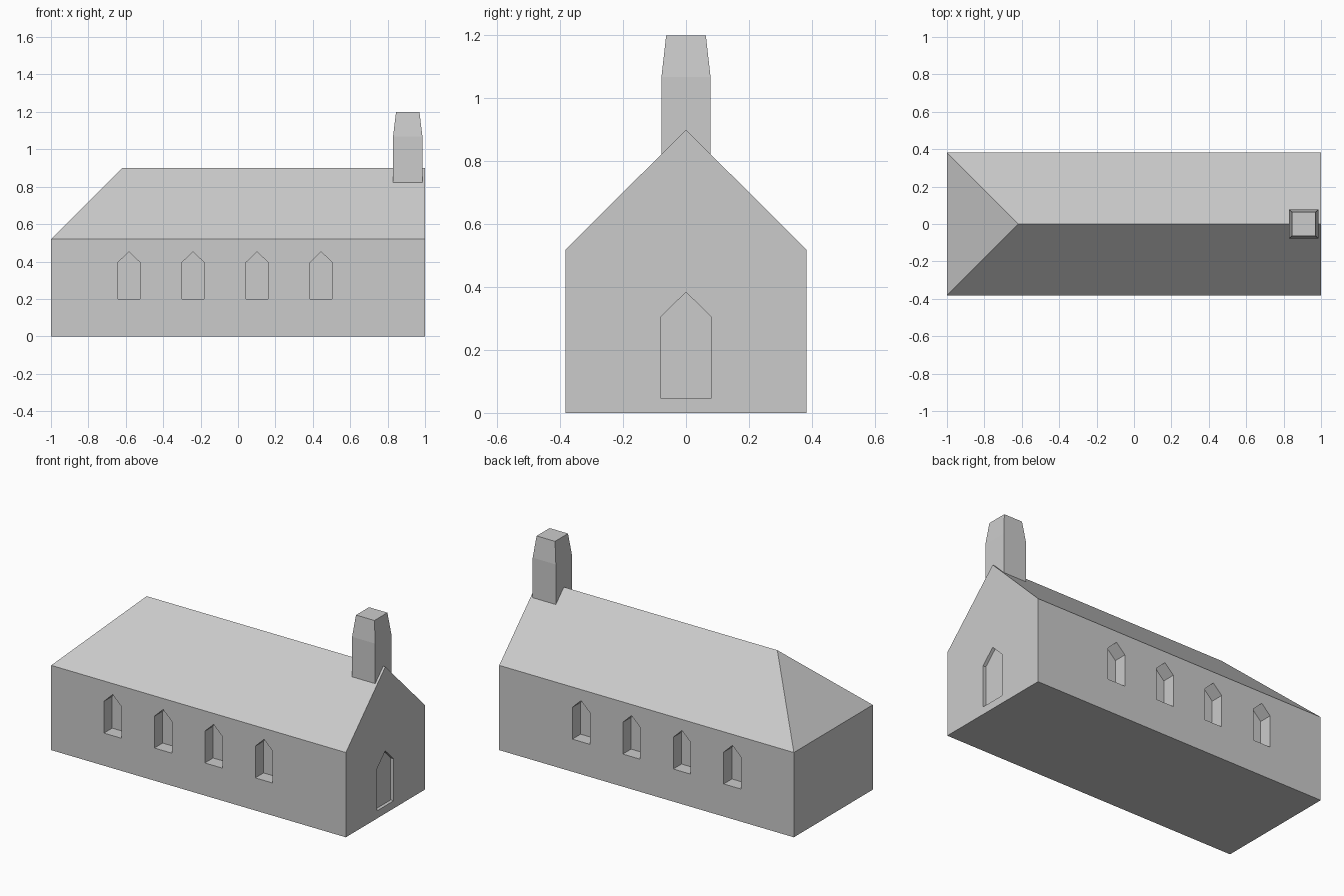
import bpy, bmesh
from mathutils import Vector

if "Cube" in bpy.data.objects:
    bpy.data.objects.remove(bpy.data.objects["Cube"])

stone = bpy.data.materials.new("grey_stone")
stone.diffuse_color = (0.6, 0.6, 0.6, 1)
stone.use_nodes = True
stone.node_tree.nodes["Principled BSDF"].inputs["Base Color"].default_value = stone.diffuse_color

HALF_W, EAVES, RIDGE, HIP_X = 0.3825, 0.52, 0.90, -0.62


def make(name, bm):
    bmesh.ops.recalc_face_normals(bm, faces=bm.faces[:])
    me = bpy.data.meshes.new(name)
    bm.to_mesh(me)
    bm.free()
    me.materials.append(stone)
    ob = bpy.data.objects.new(name, me)
    bpy.context.collection.objects.link(ob)
    return ob


def loft(name, rings):
    """Closed solid through rings with equal point counts."""
    bm = bmesh.new()
    vs = [[bm.verts.new(p) for p in r] for r in rings]
    for a, b in zip(vs, vs[1:]):
        for i in range(len(a)):
            j = (i + 1) % len(a)
            bm.faces.new((a[i], a[j], b[j], b[i]))
    bm.faces.new(vs[0])
    bm.faces.new(vs[-1])
    return make(name, bm)


def rect(x0, x1, hy, z):
    return [(x0, -hy, z), (x1, -hy, z), (x1, hy, z), (x0, hy, z)]


def opening_cutter(name, centre, across, inward, half, sill, shoulder, apex, depth):
    """Pointed niche shape, starting just outside the wall."""
    outline = [(-half, sill), (half, sill), (half, shoulder), (0, apex), (-half, shoulder)]
    c, a, n = Vector(centre), Vector(across), Vector(inward)
    rings = [[c + a * u + n * d + Vector((0, 0, z)) for u, z in outline]
             for d in (-0.05, depth)]
    return loft(name, rings)


# Church body: box walls, gable at +x, hipped roof at -x
bm = bmesh.new()
base = [bm.verts.new(p) for p in rect(-1, 1, HALF_W, 0)]
eave = [bm.verts.new(p) for p in rect(-1, 1, HALF_W, EAVES)]
hip = bm.verts.new((HIP_X, 0, RIDGE))
gable = bm.verts.new((1, 0, RIDGE))
for f in (base,
          (base[0], base[1], eave[1], eave[0]),
          (base[2], base[3], eave[3], eave[2]),
          (base[3], base[0], eave[0], eave[3]),
          (base[1], base[2], eave[2], gable, eave[1]),
          (eave[0], eave[1], gable, hip),
          (eave[2], eave[3], hip, gable),
          (eave[3], eave[0], hip)):
    bm.faces.new(f)
body = make("church_body", bm)

# Window niches on both long walls, shallow door niche in the gable
cutters = []
for side in (-1, 1):
    for i in range(4):
        cutters.append(opening_cutter(
            "window_cutter", (-0.583 + 0.3425 * i, side * HALF_W, 0),
            (1, 0, 0), (0, -side, 0), 0.059, 0.20, 0.395, 0.452, 0.08))
cutters.append(opening_cutter("door_cutter", (1, 0, 0), (0, 1, 0), (-1, 0, 0),
                              0.081, 0.047, 0.304, 0.384, 0.02))
for c in cutters:
    c.hide_render = True
    mod = body.modifiers.new("niche", 'BOOLEAN')
    mod.operation, mod.solver, mod.object = 'DIFFERENCE', 'EXACT', c

# Bake the cuts and drop the cutters
bpy.context.view_layer.update()
baked = bpy.data.meshes.new_from_object(
    body.evaluated_get(bpy.context.evaluated_depsgraph_get()))
body.modifiers.clear()
body.data = baked
for c in cutters:
    bpy.data.objects.remove(c)

# Bell turret astride the ridge, with tapered cap
loft("bell_turret", [rect(0.829, 0.986, 0.078, 0.82),
                     rect(0.829, 0.986, 0.078, 1.068),
                     rect(0.845, 0.970, 0.063, 1.20)])
